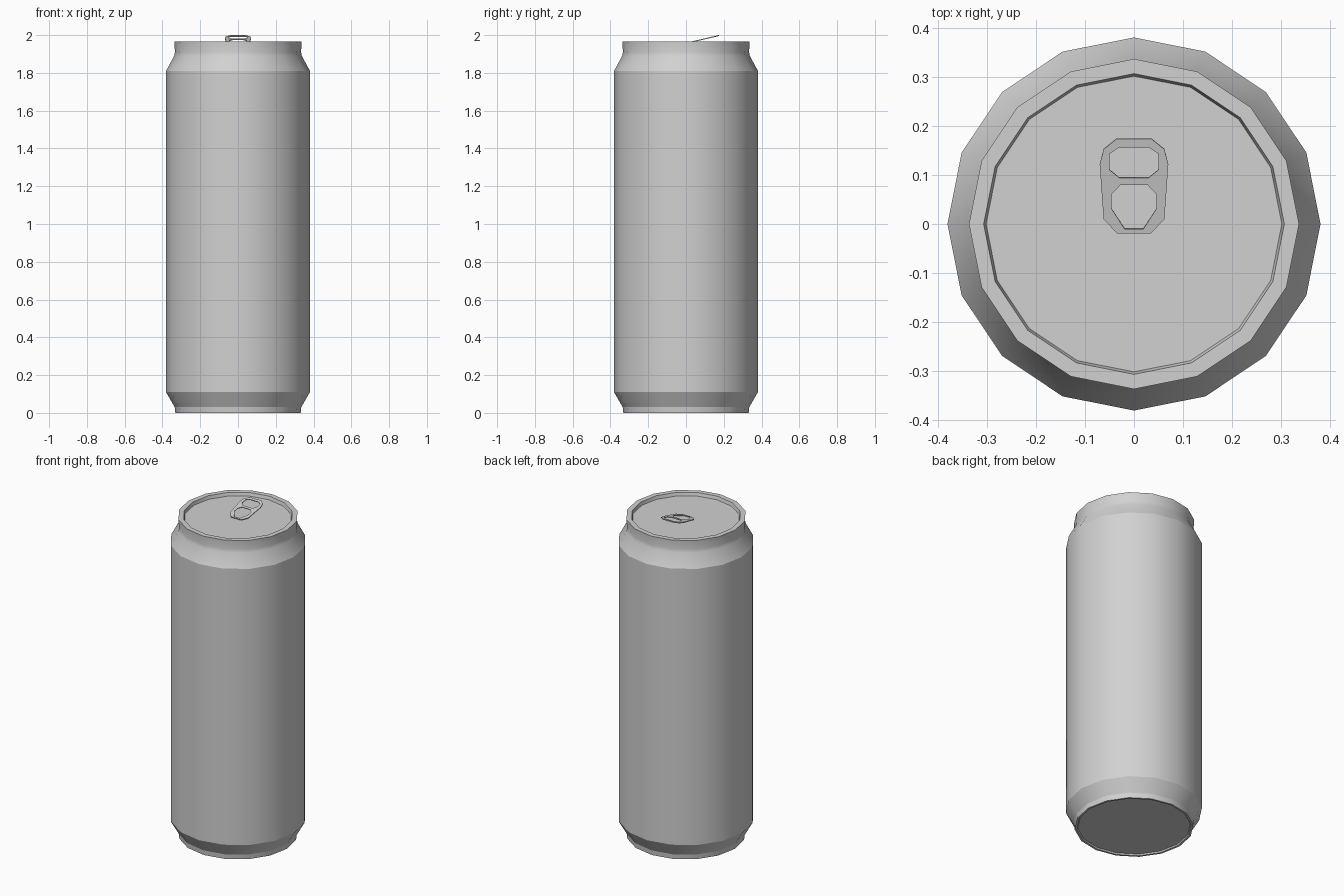
import bpy, bmesh, math
from mathutils import Vector

cube = bpy.data.objects.get("Cube")
if cube:
    bpy.data.objects.remove(cube, do_unlink=True)

SIDES = 16

# Single bare metal colour
metal = bpy.data.materials.new("brushed aluminium grey")
metal.use_nodes = True
grey = (0.64, 0.64, 0.64, 1.0)
metal.diffuse_color = grey
metal.node_tree.nodes["Principled BSDF"].inputs["Base Color"].default_value = grey


def lathe(name, profile):
    """Spin (radius, height, sharp) points into a closed solid with flat end caps."""
    bm = bmesh.new()
    rings = []
    for radius, z, _ in profile:
        ring = []
        for i in range(SIDES):
            a = math.tau * i / SIDES
            ring.append(bm.verts.new((radius * math.cos(a), radius * math.sin(a), z)))
        rings.append(ring)
    for low, high in zip(rings, rings[1:]):
        for i in range(SIDES):
            j = (i + 1) % SIDES
            bm.faces.new((low[i], low[j], high[j], high[i])).smooth = True
    bm.faces.new(rings[0][::-1])
    bm.faces.new(rings[-1])
    # Crisp creases only on the rings marked sharp
    for ring, (_, _, sharp) in zip(rings, profile):
        if sharp:
            for i in range(SIDES):
                bm.edges.get((ring[i], ring[(i + 1) % SIDES])).smooth = False
    bmesh.ops.recalc_face_normals(bm, faces=bm.faces)
    mesh = bpy.data.meshes.new(name)
    bm.to_mesh(mesh)
    bm.free()
    mesh.materials.append(metal)
    obj = bpy.data.objects.new(name, mesh)
    bpy.context.collection.objects.link(obj)
    return obj


# Can body: recessed base, foot, wall, neck, rim and sunken lid
lathe("can_body", [
    (0.315, 0.008, True),
    (0.32, 0.0, True),
    (0.332, 0.0, True),
    (0.335, 0.03, True),
    (0.381, 0.11, True),
    (0.381, 1.81, True),
    (0.338, 1.89, False),
    (0.334, 1.91, False),
    (0.337, 1.965, True),
    (0.307, 1.965, True),
    (0.302, 1.945, True),
])

# Pull tab: mirrored half outlines, the inner two become holes
TILT = math.atan(0.233)
outline = [(0.036, 0.174), (0.062, 0.153), (0.07, 0.122), (0.062, 0.01), (0.034, -0.019)]
finger_hole = [(0.03, 0.157), (0.05, 0.144), (0.05, 0.111), (0.03, 0.095)]
rivet_hole = [(0.028, 0.08), (0.046, 0.061), (0.046, 0.032), (0.019, -0.01)]

curve = bpy.data.curves.new("pull_tab", "CURVE")
curve.dimensions = "2D"
curve.fill_mode = "BOTH"
curve.extrude = 0.0025
for half in (outline, finger_hole, rivet_hole):
    loop = half + [(-x, y) for x, y in reversed(half)]
    spline = curve.splines.new("POLY")
    spline.points.add(len(loop) - 1)
    for point, (x, y) in zip(spline.points, loop):
        point.co = (x, y / math.cos(TILT), 0, 1)
    spline.use_cyclic_u = True
curve.materials.append(metal)
tab = bpy.data.objects.new("pull_tab", curve)
bpy.context.collection.objects.link(tab)
tab.rotation_euler.x = TILT
tab.location = Vector((0, 0, 1.957))

for other in bpy.context.selected_objects:
    other.select_set(False)
tab.select_set(True)
bpy.context.view_layer.objects.active = tab
bpy.ops.object.convert(target="MESH")
